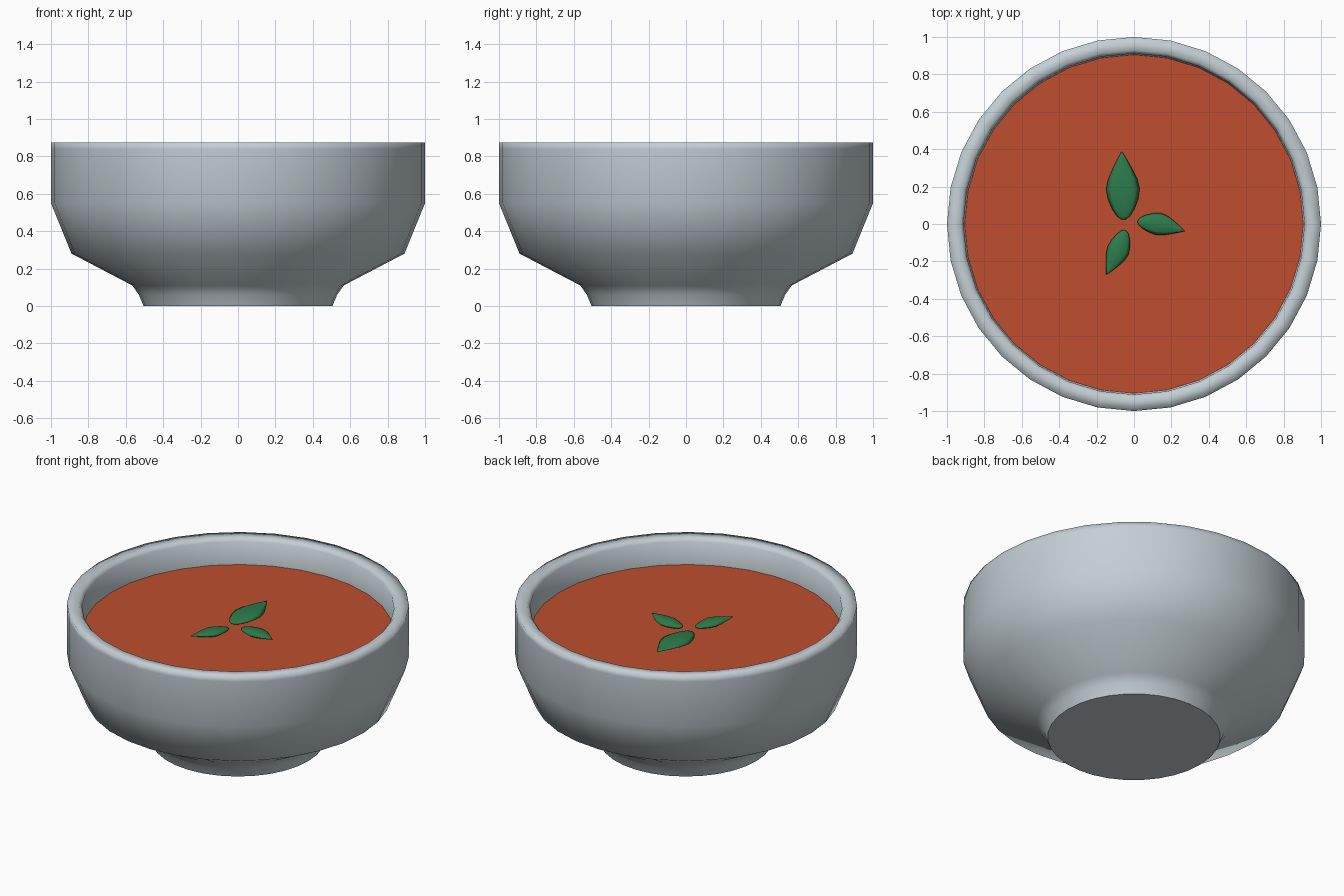
import bpy, bmesh, math
from mathutils import Vector

if "Cube" in bpy.data.objects:
    bpy.data.objects.remove(bpy.data.objects["Cube"])

SIDES = 32
SOUP_Z = 0.71


def material(name, rgb):
    m = bpy.data.materials.new(name)
    m.diffuse_color = (*rgb, 1)
    m.use_nodes = True
    m.node_tree.nodes["Principled BSDF"].inputs["Base Color"].default_value = m.diffuse_color
    return m


glaze = material("pale grey glaze", (0.55, 0.62, 0.66))
tomato = material("tomato soup", (0.52, 0.076, 0.029))
green = material("basil green", (0.026, 0.2, 0.07))


def finish(bm, name, mat):
    bmesh.ops.recalc_face_normals(bm, faces=bm.faces)
    me = bpy.data.meshes.new(name)
    bm.to_mesh(me)
    bm.free()
    me.materials.append(mat)
    ob = bpy.data.objects.new(name, me)
    bpy.context.collection.objects.link(ob)
    return ob


def ring(bm, r, z):
    return [bm.verts.new((r * math.cos(a), r * math.sin(a), z))
            for a in (2 * math.pi * i / SIDES for i in range(SIDES))]


# Bowl: foot, stepped outer wall, rim, inner wall, as one lathed profile
profile = [(0.505, 0), (0.53, 0.06), (0.565, 0.11), (0.89, 0.28), (1, 0.55),
           (1, 0.84), (1, 0.875), (0.93, 0.875), (0.912, 0.855),
           (0.905, 0.70), (0.9, 0.55), (0.8, 0.35), (0.5, 0.2)]
bm = bmesh.new()
rings = [ring(bm, r, z) for r, z in profile]
for a, b in zip(rings, rings[1:]):
    for i in range(SIDES):
        j = (i + 1) % SIDES
        bm.faces.new((a[i], a[j], b[j], b[i])).smooth = True
base = bm.faces.new(rings[0])
for e in base.edges:
    e.smooth = False
bm.faces.new(rings[-1])
finish(bm, "bowl", glaze)

# Soup surface
bm = bmesh.new()
bm.faces.new(ring(bm, 0.905, SOUP_Z))
soup = finish(bm, "soup", tomato)
if soup.data.polygons[0].normal.z < 0:
    soup.data.flip_normals()

# Leaf outline: position along the leaf, relative half width
OUTLINE = [(0, 0.12), (0.04, 0.36), (0.15, 0.66), (0.3, 0.9), (0.45, 1),
           (0.6, 0.86), (0.75, 0.58), (0.9, 0.26), (1, 0.03)]


def leaf(name, start, tip, half, bend):
    """Thin pillow-shaped leaf with a curved spine."""
    start, tip = Vector(start), Vector(tip)
    along = tip - start
    side = Vector((-along.y, along.x)).normalized()
    bm = bmesh.new()
    loops = []
    for t, w in OUTLINE:
        c = start + along * t + side * bend * math.sin(math.pi * t)
        loop = []
        for k in range(8):
            a = 2 * math.pi * k / 8
            p = c + side * half * w * math.cos(a)
            z = SOUP_Z + 0.015 + 0.018 * w * math.sin(a) + 0.008 * t
            loop.append(bm.verts.new((p.x, p.y, z)))
        loops.append(loop)
    for a, b in zip(loops, loops[1:]):
        for k in range(8):
            n = (k + 1) % 8
            bm.faces.new((a[k], a[n], b[n], b[k]))
    bm.faces.new(loops[0])
    bm.faces.new(loops[-1])
    for f in bm.faces:
        f.smooth = True
    finish(bm, name, green)


# Three basil leaves
leaf("large_leaf", (-0.055, 0.025), (-0.065, 0.385), 0.09, 0.0)
leaf("right_leaf", (0.02, 0.015), (0.27, -0.037), 0.06, 0.008)
leaf("small_leaf", (-0.045, -0.035), (-0.148, -0.27), 0.06, 0.006)
